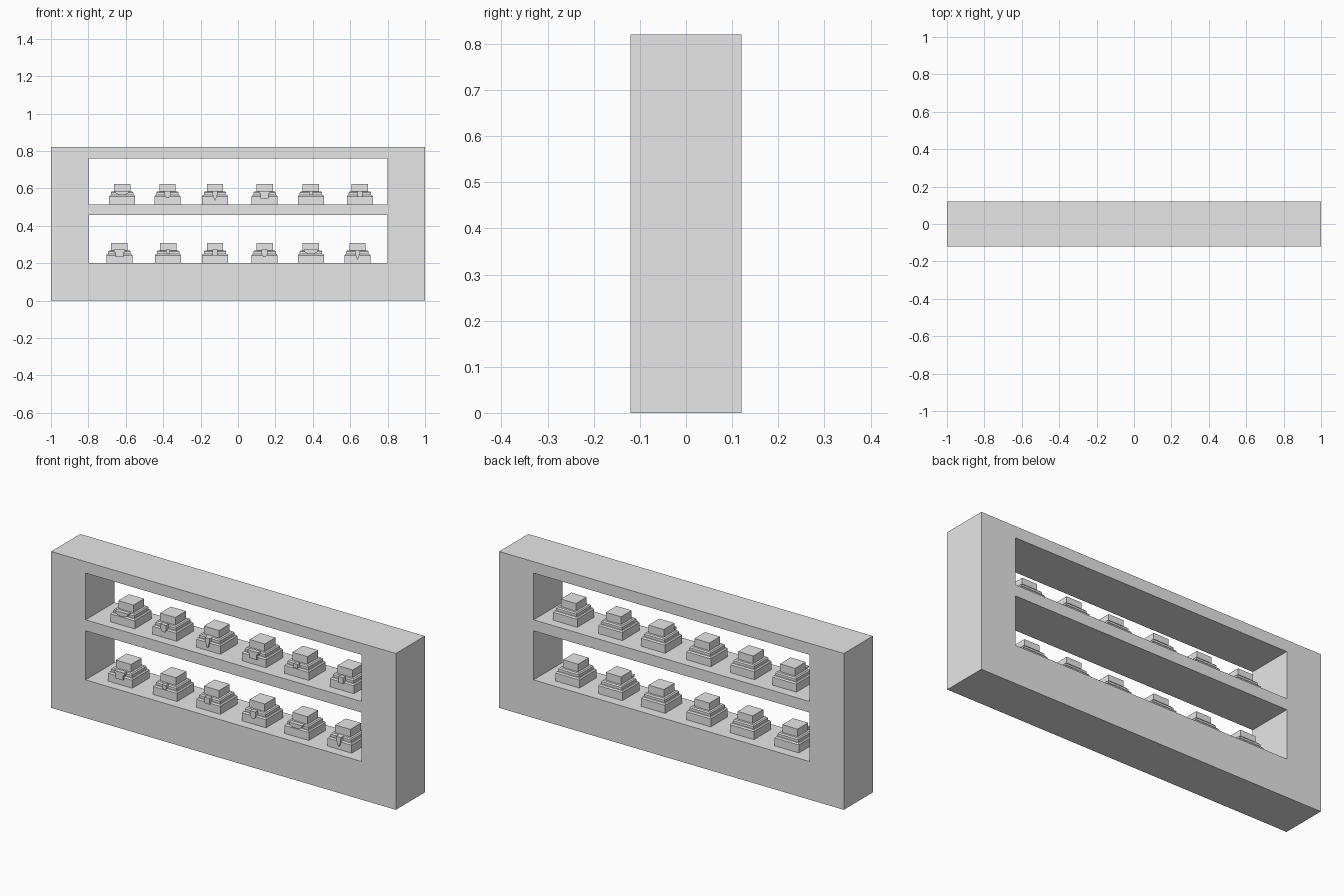
import bpy, bmesh, math

cube = bpy.data.objects.get("Cube")
if cube:
    bpy.data.objects.remove(cube)

grey = bpy.data.materials.new("plain_grey")
grey.use_nodes = True
grey.diffuse_color = (0.8, 0.8, 0.8, 1)
grey.node_tree.nodes["Principled BSDF"].inputs["Base Color"].default_value = (0.8, 0.8, 0.8, 1)


def finish(name, bm):
    bmesh.ops.recalc_face_normals(bm, faces=bm.faces)
    mesh = bpy.data.meshes.new(name)
    bm.to_mesh(mesh)
    bm.free()
    mesh.materials.append(grey)
    obj = bpy.data.objects.new(name, mesh)
    bpy.context.collection.objects.link(obj)
    return obj


def prism(name, outline, y0, y1):
    """Extrude an x-z outline from y0 to y1."""
    bm = bmesh.new()
    face = bm.faces.new([bm.verts.new((x, y0, z)) for x, z in outline])
    ext = bmesh.ops.extrude_face_region(bm, geom=[face])
    verts = [v for v in ext["geom"] if isinstance(v, bmesh.types.BMVert)]
    bmesh.ops.translate(bm, verts=verts, vec=(0, y1 - y0, 0))
    return finish(name, bm)


def box(name, x0, x1, z0, z1, y0=-0.12, y1=0.12):
    return prism(name, [(x0, z0), (x1, z0), (x1, z1), (x0, z1)], y0, y1)


def stepped_block(name, x, z, profile):
    """Stack square rings given as (half width, height)."""
    bm = bmesh.new()
    rings = [[bm.verts.new((x + sx * h, sy * h, z + dz))
              for sx, sy in ((-1, -1), (1, -1), (1, 1), (-1, 1))] for h, dz in profile]
    for low, high in zip(rings, rings[1:]):
        for i in range(4):
            j = (i + 1) % 4
            bm.faces.new((low[i], low[j], high[j], high[i]))
    bm.faces.new(rings[0])
    bm.faces.new(rings[-1])
    return finish(name, bm)


# Cabinet frame
box("base_plinth", -0.8, 0.8, 0, 0.2)
box("middle_shelf", -0.8, 0.8, 0.457, 0.515)
box("top_beam", -0.8, 0.8, 0.76, 0.82)
for side, s in (("left", 1), ("right", -1)):
    box(side + "_post", min(s, s * 0.8), max(s, s * 0.8), 0, 0.82)

# Display stand steps and hanging ornament outlines (half, mirrored in x)
STAND = [(0.07, 0), (0.07, 0.042), (0.065, 0.049), (0.06, 0.049),
         (0.06, 0.062), (0.055, 0.068), (0.044, 0.068), (0.044, 0.108)]
ORNAMENTS = {
    "wide": [(0.038, 0.072), (0.034, 0.06), (0.015, 0.05)],
    "shield": [(0.016, 0.072), (0.016, 0.048), (0.007, 0.034)],
    "spike": [(0.014, 0.07), (0.012, 0.05), (0.002, 0.02)],
    "plaque": [(0.03, 0.072), (0.03, 0.058), (0.022, 0.058), (0.022, 0.032)],
    "bead": [(0.011, 0.072), (0.011, 0.05)],
    "tag": [(0.014, 0.072), (0.014, 0.04)],
}
ROWS = [
    ("upper", 0.515, (-0.62, -0.377, -0.123, 0.142, 0.39, 0.652),
     ("wide", "shield", "spike", "plaque", "bead", "tag")),
    ("lower", 0.2, (-0.634, -0.374, -0.123, 0.142, 0.39, 0.639),
     ("plaque", "bead", "tag", "shield", "wide", "spike")),
]

# Two rows of stands, each with its ornament on the front
for row, z, xs, kinds in ROWS:
    for i, (x, kind) in enumerate(zip(xs, kinds), 1):
        stepped_block(f"{row}_stand_{i}", x, z, STAND)
        half = ORNAMENTS[kind]
        outline = [(x + a, z + b) for a, b in half] + [(x - a, z + b) for a, b in reversed(half)]
        prism(f"{row}_{kind}_ornament_{i}", outline, -0.08, -0.058)
